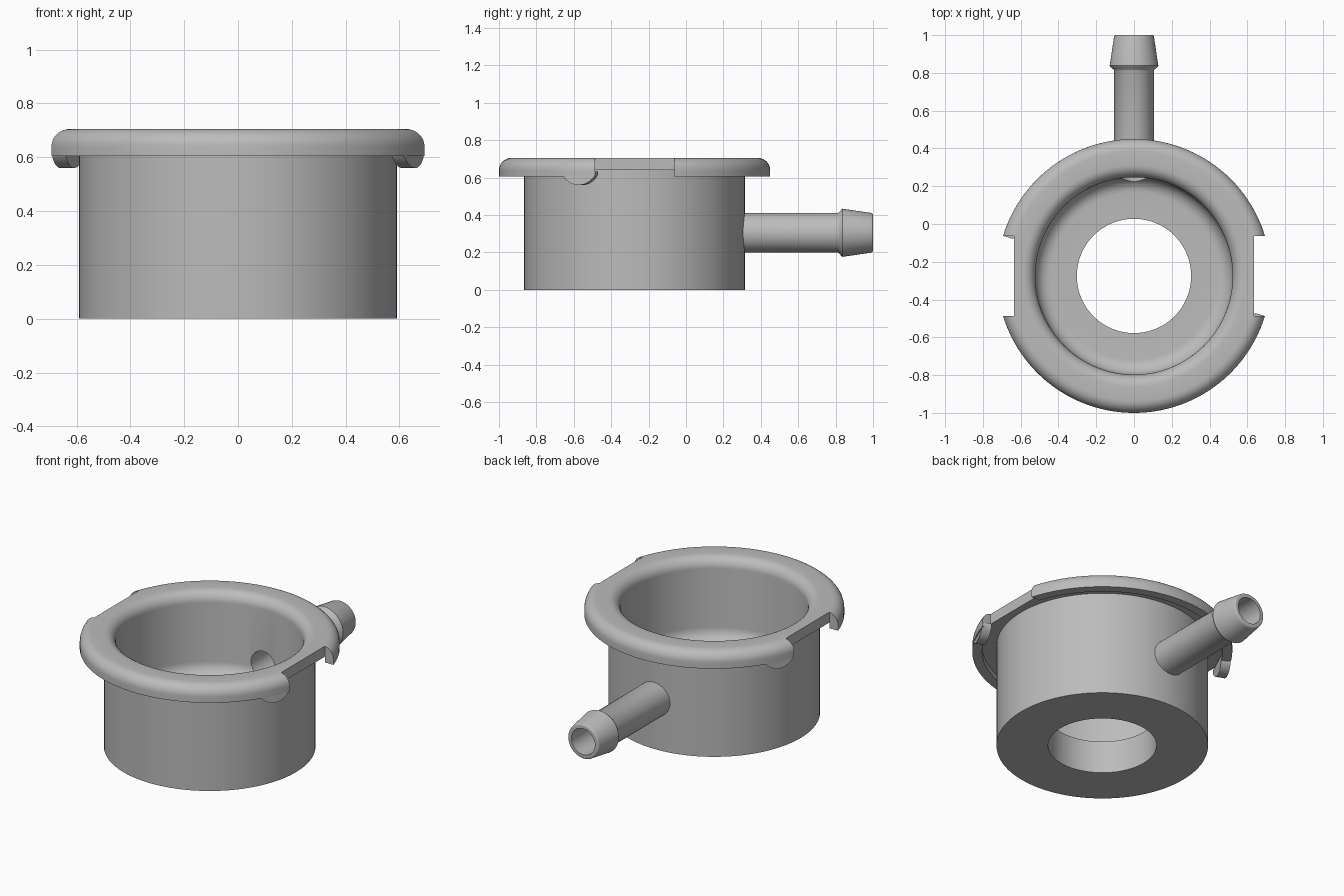
import bpy, bmesh
from math import pi, sin, cos, radians, sqrt
from mathutils import Matrix, Vector

if "Cube" in bpy.data.objects:
    bpy.data.objects.remove(bpy.data.objects["Cube"])

CENTRE_Y = -0.275
NOZZLE_Z = 0.305

grey = bpy.data.materials.new("grey plastic")
grey.use_nodes = True
grey.diffuse_color = (0.5, 0.5, 0.5, 1)
grey.node_tree.nodes["Principled BSDF"].inputs["Base Color"].default_value = (0.5, 0.5, 0.5, 1)


def arc(cx, cz, r, start, end, steps=8):
    angles = [radians(start + (end - start) * i / steps) for i in range(steps + 1)]
    return [(cx + r * cos(a), cz + r * sin(a)) for a in angles]


def finish(name, bm, matrix):
    bm.transform(matrix)
    bmesh.ops.recalc_face_normals(bm, faces=bm.faces[:])
    mesh = bpy.data.meshes.new(name)
    bm.to_mesh(mesh)
    bm.free()
    mesh.materials.append(grey)
    ob = bpy.data.objects.new(name, mesh)
    bpy.context.collection.objects.link(ob)
    return ob


def lathe(name, profile, matrix, segments):
    """Revolve a closed (radius, height) outline around z."""
    bm = bmesh.new()
    rings = []
    for i in range(segments):
        a = 2 * pi * i / segments
        rings.append([bm.verts.new((r * cos(a), r * sin(a), z)) for r, z in profile])
    n = len(profile)
    for i in range(segments):
        a, b = rings[i], rings[(i + 1) % segments]
        for j in range(n):
            k = (j + 1) % n
            bm.faces.new((a[j], b[j], b[k], a[k]))
    return finish(name, bm, matrix)


def select(ob):
    bpy.ops.object.select_all(action='DESELECT')
    ob.select_set(True)
    bpy.context.view_layer.objects.active = ob


def cut(ob, cutter):
    mod = ob.modifiers.new("cut", 'BOOLEAN')
    mod.operation = 'DIFFERENCE'
    mod.solver = 'EXACT'
    mod.object = cutter
    select(ob)
    bpy.ops.object.modifier_apply(modifier=mod.name)
    bpy.data.objects.remove(cutter)


to_cup = Matrix.Translation((0, CENTRE_Y, 0))
to_nozzle = Matrix.Translation((0, 0, NOZZLE_Z)) @ Matrix.Rotation(-pi / 2, 4, 'X')

# Cup with thick floor, filleted inside corner and hollow rolled rim
cup_profile = (
    [(0.3025, 0), (0.59, 0), (0.59, 0.64), (0.67, 0.64), (0.67, 0.605), (0.725, 0.605)]
    + arc(0.66, 0.64, 0.065, 0, 90)
    + arc(0.5875, 0.64, 0.065, 90, 180)
    + arc(0.6025 - 0.16, 0.28, 0.08, 0, -90)
    + [(0.3025, 0.2)]
)
cup = lathe("cup_body", cup_profile, to_cup, 128)

# Flat notches on both sides of the rim
for side in (-1, 1):
    bm = bmesh.new()
    bmesh.ops.create_cube(bm, size=1)
    place = to_cup @ Matrix.Translation((side * 0.785, 0, 0.7)) @ Matrix.Diagonal((0.3, 0.425, 0.4, 1))
    cut(cup, finish("notch_cutter", bm, place))

# Bore through the cup wall
bm = bmesh.new()
bmesh.ops.create_cone(bm, cap_ends=True, segments=48, radius1=0.08, radius2=0.08, depth=0.4)
cut(cup, finish("bore_cutter", bm, to_nozzle @ Matrix.Translation((0, 0, 0.3))))

# Hose nozzle with a barbed tip
nozzle_profile = (
    [(0.08, 0.27), (0.105, 0.27), (0.105, 0.81), (0.11, 0.82), (0.124, 0.83), (0.129, 0.838), (0.127, 0.848)]
    + arc(0.096, 0.99, 0.01, 10, 90, 4)
    + [(0.08, 1.0)]
)
nozzle = lathe("hose_nozzle", nozzle_profile, to_nozzle, 64)


# Rounded locking tabs under the rim, opposite each other
def locking_tab(name, turn):
    bm = bmesh.new()
    middle, radius, top = radians(-24.5), 0.11, 0.67
    outline = arc(0, top, radius, 200, 340, 20)
    layers = []
    for r in (0.67, 0.724):
        layer = []
        for s, z in outline:
            a = min(middle + s / 0.724, radians(-17))
            layer.append(bm.verts.new((r * cos(a), r * sin(a), z)))
        layers.append(layer)
    inner, outer = layers
    bm.faces.new(inner)
    bm.faces.new(outer)
    for i in range(len(inner)):
        k = (i + 1) % len(inner)
        bm.faces.new((inner[i], inner[k], outer[k], outer[i]))
    return finish(name, bm, to_cup @ Matrix.Rotation(turn, 4, 'Z'))


tabs = [locking_tab("left_locking_tab", 0), locking_tab("right_locking_tab", pi)]

# Smooth rounded surfaces, keep crisp edges
for ob in [cup, nozzle] + tabs:
    select(ob)
    bpy.ops.object.shade_smooth_by_angle(angle=radians(30))
